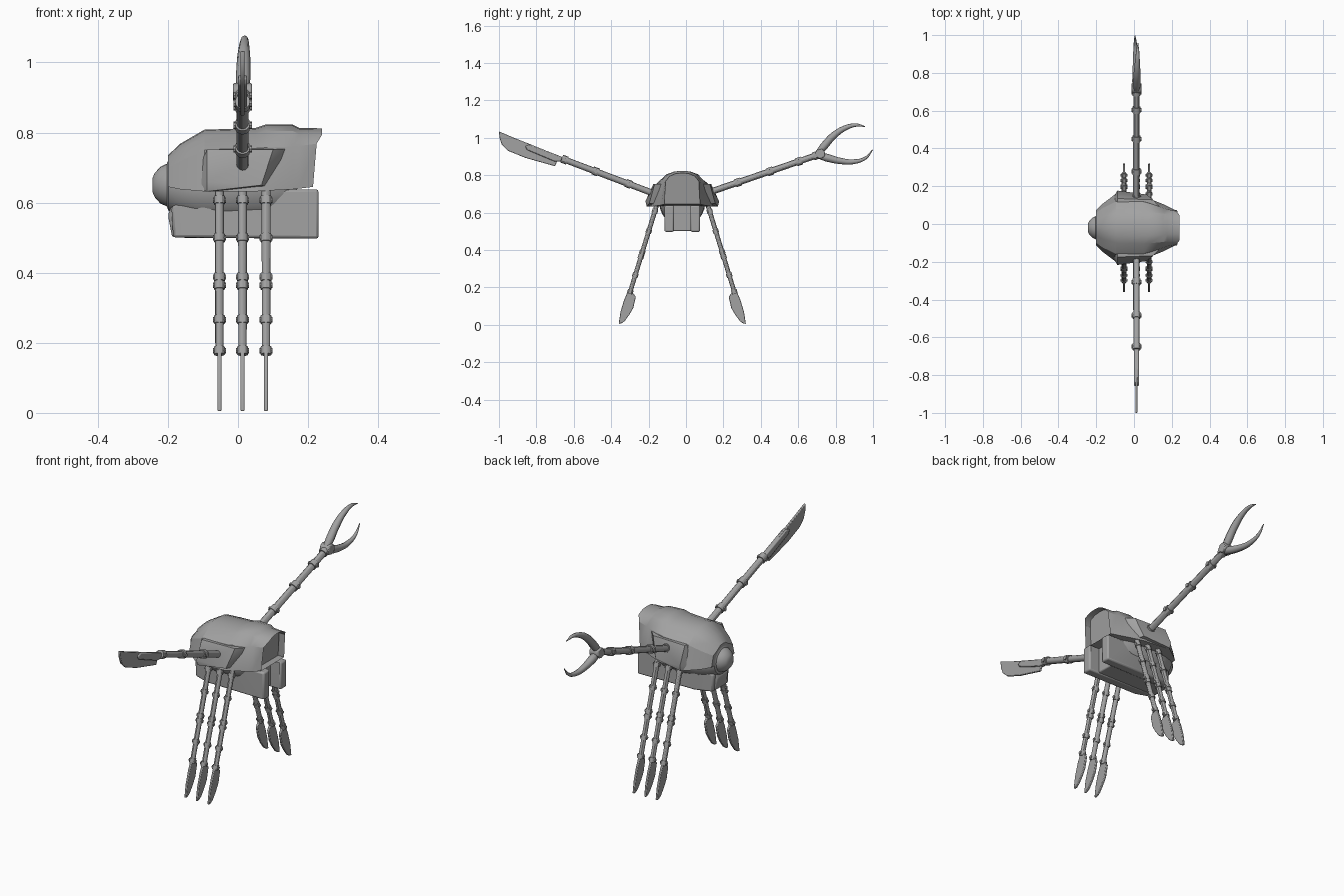
import bpy, bmesh, math
from mathutils import Vector, Matrix

if "Cube" in bpy.data.objects:
    bpy.data.objects.remove(bpy.data.objects["Cube"])

CY = -0.02          # centre line of the body in y
AX = 0.013          # x of the two long arms

grey = bpy.data.materials.new("steel_grey")
grey.diffuse_color = (0.36, 0.36, 0.36, 1)
grey.use_nodes = True
grey.node_tree.nodes["Principled BSDF"].inputs["Base Color"].default_value = grey.diffuse_color


def finish(obj, angle=30):
    obj.data.materials.clear()
    obj.data.materials.append(grey)
    bpy.ops.object.select_all(action='DESELECT')
    obj.select_set(True)
    bpy.context.view_layer.objects.active = obj
    bpy.ops.object.shade_smooth_by_angle(angle=math.radians(angle))
    return obj


def make(name, bm, bevel=0, angle=30):
    bmesh.ops.recalc_face_normals(bm, faces=bm.faces[:])
    me = bpy.data.meshes.new(name)
    bm.to_mesh(me)
    bm.free()
    obj = bpy.data.objects.new(name, me)
    bpy.context.collection.objects.link(obj)
    if bevel:
        m = obj.modifiers.new("bevel", 'BEVEL')
        m.width, m.segments = bevel, 2
    return finish(obj, angle)


def loft(bm, rings):
    loops = [[bm.verts.new(p) for p in r] for r in rings]
    n = len(loops[0])
    for a, b in zip(loops, loops[1:]):
        for i in range(n):
            bm.faces.new((a[i], a[(i + 1) % n], b[(i + 1) % n], b[i]))
    return bm.faces.new(loops[0]), bm.faces.new(loops[-1])


def hull(name, pts, bevel=0):
    bm = bmesh.new()
    vs = [bm.verts.new(p) for p in pts]
    bmesh.ops.convex_hull(bm, input=vs)
    bmesh.ops.dissolve_limit(bm, angle_limit=0.03, verts=bm.verts[:], edges=bm.edges[:])
    return make(name, bm, bevel)


def rod(bm, a, b, r1, r2, n=12):
    a, b = Vector(a), Vector(b)
    d = b - a
    mat = Matrix.Translation((a + b) / 2) @ d.to_track_quat('Z', 'Y').to_matrix().to_4x4()
    bmesh.ops.create_cone(bm, cap_ends=True, segments=n, radius1=r1, radius2=r2,
                          depth=d.length, matrix=mat)


def limb(name, a, b, r, joints):
    """Straight tube with collars and hinge pins at the joint fractions."""
    bm = bmesh.new()
    a, b = Vector(a), Vector(b)
    u = (b - a).normalized()
    rod(bm, a, b, r, r * 0.95)
    for t in joints:
        c = a.lerp(b, t)
        rod(bm, c - u * r * 0.9, c + u * r * 0.9, r * 1.25, r * 1.25)
        rod(bm, c - Vector((r * 1.5, 0, 0)), c + Vector((r * 1.5, 0, 0)), r * 0.6, r * 0.6, 8)
    return make(name, bm)


def blade(name, x, outline, thick, bevel=0):
    """Flat y-z outline given a thickness in x."""
    bm = bmesh.new()
    loft(bm, [[(x + s * thick / 2, y, z) for y, z in outline] for s in (-1, 1)])
    return make(name, bm, bevel)


# Upper shell: x, top z, roof / shoulder / skirt half widths, shoulder z, skirt z, low x shift
stations = [
    (-0.200, 0.735, 0.045, 0.080, 0.095, 0.700, 0.645, 0.0),
    (-0.165, 0.768, 0.060, 0.105, 0.128, 0.718, 0.638, 0.0),
    (-0.096, 0.808, 0.080, 0.138, 0.180, 0.750, 0.632, 0.0),
    (0.050, 0.813, 0.085, 0.138, 0.165, 0.755, 0.632, 0.0),
    (0.080, 0.823, 0.083, 0.130, 0.155, 0.757, 0.634, 0.0),
    (0.155, 0.823, 0.075, 0.105, 0.125, 0.760, 0.638, 0.0),
    (0.175, 0.813, 0.072, 0.098, 0.115, 0.762, 0.640, 0.0),
    (0.240, 0.812, 0.068, 0.088, 0.095, 0.768, 0.645, -0.026),
]
rings = []
for x, zt, wr, ws, wk, zs, zk, dx in stations:
    half = [(x, wr * 0.5, zt - 0.003), (x, wr, zt - 0.018),
            (x + dx * 0.6, ws, zs), (x + dx, wk, zk)]
    right = [(px, CY + w, z) for px, w, z in half]
    left = [(px, CY - w, z) for px, w, z in reversed(half)]
    rings.append([(x, CY, zt)] + right + left)
bm = bmesh.new()
front, rear = loft(bm, rings)
bmesh.ops.inset_individual(bm, faces=[rear], thickness=0.015)
for v in rear.verts:                       # recessed rear opening
    v.co.x -= 0.035
make("upper_shell", bm)

# Rounded head running back into the belly, turned around the x axis
bm = bmesh.new()
prof = [(-0.244, 0.020), (-0.238, 0.034), (-0.222, 0.052), (-0.203, 0.061),
        (-0.199, 0.072), (-0.170, 0.092), (-0.120, 0.112), (-0.05, 0.122),
        (0.08, 0.118), (0.15, 0.09)]
loft(bm, [[(x, CY + r * math.cos(k * math.pi / 12), 0.65 + r * math.sin(k * math.pi / 12))
           for k in range(24)] for x, r in prof])
make("head_and_belly", bm)

# Lower keel between the two side pods
hull("keel", [(x, CY + s * w, z) for s in (-1, 1) for x, w, z in
              ((-0.200, 0.04, 0.565), (-0.188, 0.05, 0.502), (-0.17, 0.06, 0.64),
               (0.17, 0.06, 0.64), (0.17, 0.06, 0.502))], 0.006)

for s, side in ((1, "back"), (-1, "front")):
    # Side pod slab reaching the tail
    hull(side + "_pod", [(x, CY + s * w, z) for x, w0, w1, z in
                         ((-0.185, 0.04, 0.065, 0.50), (-0.10, 0.05, 0.095, 0.50),
                          (-0.19, 0.04, 0.065, 0.59), (-0.10, 0.05, 0.095, 0.62),
                          (0.23, 0.045, 0.095, 0.497), (0.23, 0.045, 0.095, 0.638),
                          (0.10, 0.05, 0.095, 0.638)) for w in (w0, w1)], 0.008)
    # Raised flank plate with a slanted rear return
    hull(side + "_flank_plate", [(x, CY + s * w, z) for x, w, z in
                                 ((-0.088, 0.197, 0.66), (-0.088, 0.155, 0.752),
                                  (0.067, 0.176, 0.65), (0.10, 0.148, 0.752),
                                  (0.095, 0.10, 0.64), (0.147, 0.10, 0.754),
                                  (-0.088, 0.09, 0.635), (-0.088, 0.09, 0.752),
                                  (-0.14, 0.10, 0.64), (-0.088, 0.19, 0.632))])
    # Three jointed legs, each ending in a knife foot
    for i, x in enumerate((-0.053, 0.013, 0.080)):
        limb(f"{side}_leg_{i + 1}", (x, CY + s * 0.138, 0.635), (x, CY + s * 0.281, 0.168),
             0.0125, (0.06, 0.29, 0.53, 0.58, 0.79, 0.98))
        blade(f"{side}_foot_{i + 1}", x,
              [(CY + s * w, z) for w, z in
               ((0.291, 0.180), (0.312, 0.130), (0.330, 0.070), (0.340, 0.005), (0.325, 0.008),
                (0.308, 0.020), (0.282, 0.055), (0.262, 0.090), (0.248, 0.150), (0.265, 0.172))],
              0.012, 0.003)

# Long arms
limb("claw_arm", (AX, 0.10, 0.70), (AX, 0.715, 0.912), 0.0175, (0.06, 0.29, 0.57, 0.82, 0.97))
limb("blade_arm", (AX, -0.14, 0.69), (AX, -0.66, 0.887), 0.0175, (0.06, 0.32, 0.66, 0.98))

# Blade hand: thick sheath over a thin cutting edge
blade("blade_edge", AX,
      [(-0.66, 0.895), (-0.834, 0.966), (-0.92, 1.000), (-1.0, 1.034), (-0.997, 1.000),
       (-0.984, 0.962), (-0.95, 0.930), (-0.86, 0.893), (-0.70, 0.848), (-0.69, 0.872)],
      0.012, 0.003)
blade("blade_sheath", AX,
      [(-0.66, 0.897), (-0.834, 0.964), (-0.86, 0.955), (-0.85, 0.935), (-0.70, 0.872), (-0.67, 0.872)],
      0.026, 0.005)


def pincer(name, pts, dx):
    cu = bpy.data.curves.new(name, 'CURVE')
    cu.dimensions = '3D'
    cu.bevel_depth, cu.bevel_resolution, cu.resolution_u = 1.0, 2, 6
    cu.use_fill_caps = True
    sp = cu.splines.new('BEZIER')
    sp.bezier_points.add(len(pts) - 1)
    for i, (p, (y, z, r)) in enumerate(zip(sp.bezier_points, pts)):
        p.co = (AX + dx * i / (len(pts) - 1), y, z)
        p.radius = r
        p.handle_left_type = p.handle_right_type = 'AUTO'
    obj = bpy.data.objects.new(name, cu)
    bpy.context.collection.objects.link(obj)
    bpy.ops.object.select_all(action='DESELECT')
    obj.select_set(True)
    bpy.context.view_layer.objects.active = obj
    bpy.ops.object.convert(target='MESH')
    return finish(bpy.context.view_layer.objects.active, 50)


# Claw hand: two curved pincers and a hinge knuckle
pincer("upper_pincer", [(0.700, 0.908, 0.016), (0.738, 0.955, 0.021), (0.790, 1.012, 0.019),
                        (0.850, 1.052, 0.014), (0.910, 1.068, 0.009), (0.957, 1.060, 0.002)], 0.008)
pincer("lower_pincer", [(0.700, 0.908, 0.016), (0.755, 0.893, 0.021), (0.820, 0.877, 0.017),
                        (0.895, 0.872, 0.013), (0.960, 0.892, 0.008), (0.998, 0.936, 0.002)], -0.008)
bm = bmesh.new()
rod(bm, (AX - 0.027, 0.718, 0.915), (AX + 0.027, 0.718, 0.915), 0.026, 0.026, 16)
make("claw_knuckle", bm, 0.004)
